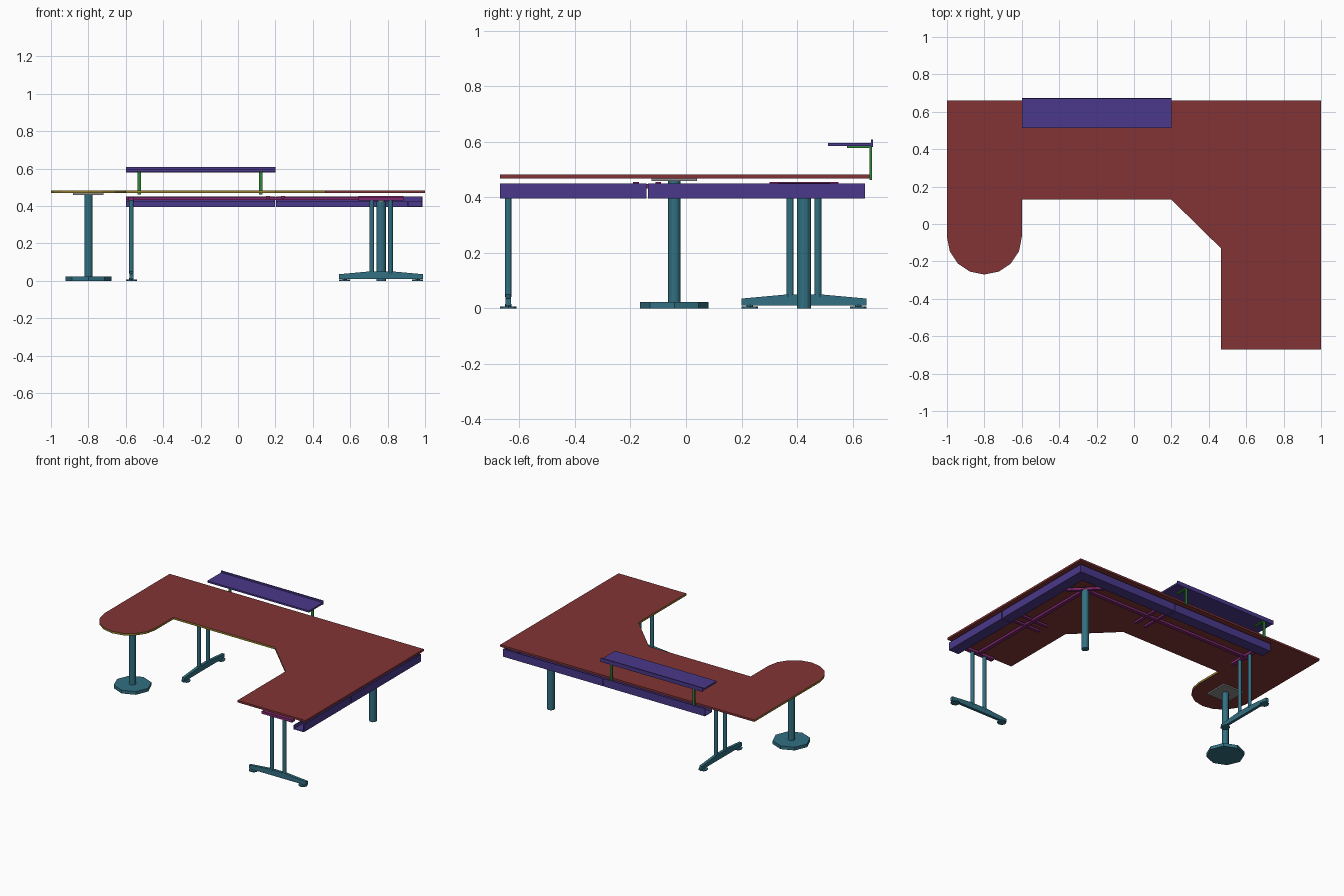
import bpy, bmesh, math
from mathutils import Matrix, Vector

cube = bpy.data.objects.get("Cube")
if cube:
    bpy.data.objects.remove(cube, do_unlink=True)


def make_mat(name, r, g, b):
    col = [(c / 255 / 12.92 if c < 11 else ((c / 255 + 0.055) / 1.055) ** 2.4) for c in (r, g, b)] + [1]
    m = bpy.data.materials.new(name)
    m.use_nodes = True
    m.diffuse_color = col
    m.node_tree.nodes["Principled BSDF"].inputs["Base Color"].default_value = col
    return m


RED = make_mat("dark red top", 130, 52, 54)
YELLOW = make_mat("ochre edge", 150, 128, 45)
INDIGO = make_mat("indigo panel", 74, 56, 138)
TEAL = make_mat("teal metal", 50, 112, 130)
MAGENTA = make_mat("magenta frame", 128, 40, 112)
GREEN = make_mat("green bracket", 50, 130, 55)
GREY = make_mat("grey plate", 140, 140, 140)


def finish(name, bm, mats, matrix=None):
    bmesh.ops.recalc_face_normals(bm, faces=bm.faces)
    me = bpy.data.meshes.new(name)
    bm.to_mesh(me)
    bm.free()
    for m in mats:
        me.materials.append(m)
    ob = bpy.data.objects.new(name, me)
    bpy.context.collection.objects.link(ob)
    if matrix:
        ob.matrix_world = matrix
    return ob


def box(name, mat, x0, x1, y0, y1, z0, z1, matrix=None):
    bm = bmesh.new()
    size = Matrix.Diagonal((x1 - x0, y1 - y0, z1 - z0, 1))
    mid = Matrix.Translation(((x0 + x1) / 2, (y0 + y1) / 2, (z0 + z1) / 2))
    bmesh.ops.create_cube(bm, size=1, matrix=mid @ size)
    return finish(name, bm, [mat], matrix)


def post(name, mat, x, y, z0, z1, r, sides=12, matrix=None):
    bm = bmesh.new()
    bmesh.ops.create_cone(bm, cap_ends=True, segments=sides, radius1=r, radius2=r, depth=z1 - z0,
                          matrix=Matrix.Translation((x, y, (z0 + z1) / 2)))
    return finish(name, bm, [mat], matrix)


def extrude(points, offset):
    bm = bmesh.new()
    face = bm.faces.new([bm.verts.new(p) for p in points])
    res = bmesh.ops.extrude_face_region(bm, geom=[face])
    bmesh.ops.translate(bm, vec=offset, verts=[v for v in res["geom"] if isinstance(v, bmesh.types.BMVert)])
    return bm


# Worktop with a rounded peninsula and an ochre band on its working edges
outline = [(1, .66), (1, -.67), (.465, -.67), (.465, -.13), (.2, .13), (-.6, .13)]
outline += [(-.8 + .2 * math.cos(a), -.07 - .2 * math.sin(a)) for a in (math.pi * i / 8 for i in range(9))]
outline.append((-1, .66))
bm = extrude([(x, y, .468) for x, y in outline], (0, 0, .014))
bm.normal_update()
for f in bm.faces:
    c = f.calc_center_median()
    if abs(f.normal.z) < .5 and c.x < .99 and -.66 < c.y < .65:
        f.material_index = 1
finish("worktop", bm, [RED, YELLOW])


# Cable trays: outer wall, floor and low inner lip
def tray(name, start, end, matrix):
    profile = [(0, .45), (0, .395), (-.08, .395), (-.08, .425), (-.075, .425),
               (-.075, .4), (-.005, .4), (-.005, .45)]
    bm = extrude([(start, y, z) for y, z in profile], (end - start, 0, 0))
    finish(name, bm, [INDIGO], matrix)


back = Matrix.Translation((0, .645, 0))
side = Matrix.Translation((.987, 0, 0)) @ Matrix.Rotation(-math.pi / 2, 4, "Z")
tray("back_tray_right", -.6, .197, back)
tray("back_tray_left", .203, .987, back)
tray("side_tray_front", .143, .67, side)
tray("side_tray_back", -.645, .137, side)


# T-shaped legs: foot beam, pads, twin columns and a head bar
def t_leg(name, x, y, angle):
    m = Matrix.Translation((x, y, 0)) @ Matrix.Rotation(angle, 4, "Z")
    half = [(.225, .01), (.225, .035), (.06, .05)]
    prof = half + [(-px, pz) for px, pz in reversed(half)]
    finish(name + "_foot", extrude([(px, -.01, pz) for px, pz in prof], (0, .02, 0)), [TEAL], m)
    for i, s in enumerate((-1, 1)):
        post(f"{name}_pad_{i}", TEAL, s * .195, 0, 0, .007, .03, 8, m)
        post(f"{name}_pad_stem_{i}", TEAL, s * .195, 0, .006, .015, .012, 8, m)
        post(f"{name}_column_{i}", TEAL, s * .05, 0, .04, .432, .0125, 12, m)
    box(name + "_head", MAGENTA, -.12, .12, -.015, .015, .43, .448, m)


t_leg("front_leg", .765, -.64, 0)
t_leg("right_leg", -.57, .425, math.pi / 2)

# Corner leg
post("corner_leg", TEAL, .765, .425, 0, .425, .025)
post("corner_leg_cap", GREY, .765, .425, .425, .435, .018)

# Peninsula leg with octagonal base and mounting plate
post("peninsula_base", TEAL, -.8, -.042, 0, .023, .123, 8)
post("peninsula_column", TEAL, -.8, -.042, .02, .46, .022)
box("peninsula_plate", GREY, -.882, -.718, -.124, .04, .459, .468)

# Support frame: two long rails, paired cross arms at the joints, corner arms
box("back_rail", MAGENTA, -.6, .78, .412, .438, .432, .448)
box("side_rail", MAGENTA, .752, .778, -.65, .44, .432, .448)
for i, o in enumerate((-.04, .04)):
    box(f"back_cross_arm_{i}", MAGENTA, .19 + o, .21 + o, .3, .55, .44, .454)
    box(f"side_cross_arm_{i}", MAGENTA, .645, .885, -.15 + o, -.13 + o, .44, .454)
corner = Matrix.Translation((.765, .425, 0)) @ Matrix.Rotation(math.pi / 4, 4, "Z")
box("corner_arm", MAGENTA, -.012, .012, -.12, .12, .435, .452, corner)

# Raised shelf with back lip, on two angled brackets
box("shelf", INDIGO, -.6, .2, .512, .668, .584, .596)
box("shelf_lip", INDIGO, -.6, .2, .667, .674, .58, .608)
for i, x in enumerate((-.528, .122)):
    box(f"bracket_post_{i}", GREEN, x - .009, x + .009, .661, .669, .462, .584)
    box(f"bracket_arm_{i}", GREEN, x - .009, x + .009, .58, .669, .577, .584)
